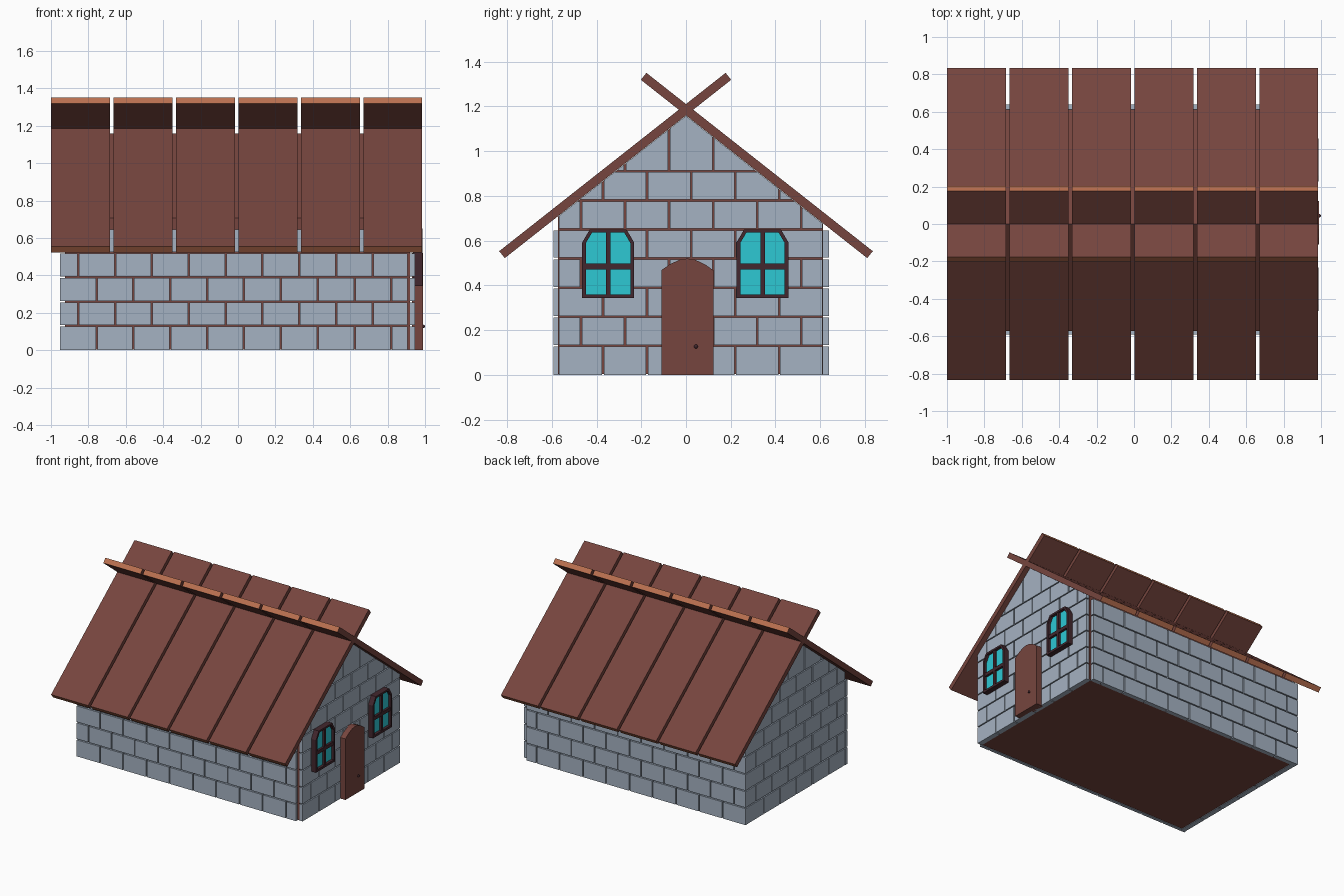
import bpy, bmesh
from mathutils import Vector

if "Cube" in bpy.data.objects:
    bpy.data.objects.remove(bpy.data.objects["Cube"])


def material(name, r, g, b):
    lin = [((c / 255 + 0.055) / 1.055) ** 2.4 for c in (r, g, b)]
    m = bpy.data.materials.new(name)
    m.diffuse_color = (*lin, 1)
    m.use_nodes = True
    m.node_tree.nodes["Principled BSDF"].inputs["Base Color"].default_value = m.diffuse_color
    return m


STONE = material("grey stone", 165, 178, 194)
WOOD = material("brown wood", 118, 69, 62)
END = material("cut wood end", 186, 112, 80)
FRAME = material("dark frame", 66, 39, 46)
GLASS = material("cyan glass", 45, 200, 212)


def prism(bm, pts, x0, x1):
    """Extrude a (y, z) outline along x."""
    a = [bm.verts.new((x0, y, z)) for y, z in pts]
    b = [bm.verts.new((x1, y, z)) for y, z in pts]
    bm.faces.new(a)
    bm.faces.new(b[::-1])
    for i in range(len(pts)):
        j = (i + 1) % len(pts)
        bm.faces.new((a[i], b[i], b[j], a[j]))


def rect(y0, y1, z0, z1):
    return [(y0, z0), (y1, z0), (y1, z1), (y0, z1)]


def finish(name, bm, *mats):
    bmesh.ops.recalc_face_normals(bm, faces=bm.faces)
    me = bpy.data.meshes.new(name)
    bm.to_mesh(me)
    bm.free()
    for m in mats:
        me.materials.append(m)
    ob = bpy.data.objects.new(name, me)
    bpy.context.collection.objects.link(ob)
    return ob


SLOPE = 0.7875       # roof rise per unit of depth
APEX = 1.158         # underside of the planks at the ridge
PITCH, ROW, GAP = 0.197, 0.13, 0.004


def courses(u0, u1, tops):
    """Yield running-bond bricks as (start, end, bottom, top)."""
    z0 = 0.0
    for r, z1 in enumerate(tops):
        cuts = [u0]
        u = u0 + PITCH * (0.5 if r % 2 else 1)
        while u < u1 - 0.03:
            cuts.append(u)
            u += PITCH
        cuts.append(u1)
        for a, b in zip(cuts, cuts[1:]):
            yield (a + (GAP if a > u0 else 0), b - (GAP if b < u1 else 0),
                   z0 + (GAP if r else 0), z1 - GAP)
        z0 = z1


# Inner body seen through the mortar gaps
bm = bmesh.new()
prism(bm, [(-0.572, 0.004), (0.612, 0.004), (0.612, APEX - 0.612 * SLOPE),
           (0, APEX), (-0.572, APEX - 0.572 * SLOPE)], -0.925, 0.92)
finish("inner_body", bm, WOOD)

# Long side walls, five courses of brick
for name, y0, y1 in (("front_wall", -0.592, -0.567), ("back_wall", 0.607, 0.64)):
    bm = bmesh.new()
    for a, b, z0, z1 in courses(-0.953, 0.905, [ROW * i for i in range(1, 6)]):
        prism(bm, rect(y0, y1, z0, z1), a, b)
    finish(name, bm, STONE)

# Gable walls, brick courses trimmed along the roof slope
for name, x0, x1 in (("left_gable", -0.951, -0.912), ("right_gable", 0.907, 0.946)):
    bm = bmesh.new()
    for a, b, z0, z1 in courses(-0.568, 0.61, [ROW * i for i in range(1, 8)] + [1.2]):
        prism(bm, rect(a, b, z0, z1), x0, x1)
    for s in (-1, 1):
        bmesh.ops.bisect_plane(bm, geom=bm.verts[:] + bm.edges[:] + bm.faces[:],
                               plane_co=(0, 0, APEX), plane_no=(0, s * SLOPE, 1),
                               clear_outer=True)
        bmesh.ops.holes_fill(bm, edges=[e for e in bm.edges if e.is_boundary], sides=0)
    finish(name, bm, STONE)

# Roof planks crossing at the ridge, with paler sawn ends
plank = [(-0.835, 0.553), (-0.81, 0.522), (0.202, 1.319), (0.177, 1.35)]
for name, s in (("front_roof_planks", 1), ("back_roof_planks", -1)):
    bm = bmesh.new()
    for i in range(6):
        x = -1 + i * 0.334
        prism(bm, [(s * y, z) for y, z in plank], x, x + 0.315)
    bm.normal_update()
    along = Vector((0, s, SLOPE)).normalized()
    for f in bm.faces:
        f.material_index = int(abs(f.normal.dot(along)) > 0.9)
    finish(name, bm, WOOD, END)

# Arched door and its small knob
bm = bmesh.new()
prism(bm, [(-0.11, 0), (0.122, 0), (0.122, 0.468), (0.085, 0.494), (0.04, 0.515),
           (0.006, 0.52), (-0.028, 0.515), (-0.073, 0.494), (-0.11, 0.468)], 0.93, 0.988)
finish("door", bm, WOOD)
bm = bmesh.new()
bmesh.ops.create_uvsphere(bm, u_segments=10, v_segments=6, radius=0.009)
bmesh.ops.translate(bm, vec=(0.991, 0.044, 0.127), verts=bm.verts)
finish("door_knob", bm, FRAME)


def window_outline(c, w, z0, z1, chamfer):
    return [(c - w, z0), (c + w, z0), (c + w, z1 - chamfer * 1.7),
            (c + w - chamfer, z1), (c - w + chamfer, z1), (c - w, z1 - chamfer * 1.7)]


# Windows: chamfered frame, cross bars and glass
for name, c in (("front_window", -0.348), ("back_window", 0.342)):
    outer = window_outline(c, 0.116, 0.343, 0.65, 0.034)
    inner = window_outline(c, 0.099, 0.36, 0.636, 0.027)
    bm = bmesh.new()
    for i in range(6):
        j = (i + 1) % 6
        prism(bm, [outer[i], outer[j], inner[j], inner[i]], 0.935, 0.986)
    prism(bm, rect(c - 0.01, c + 0.01, 0.355, 0.64), 0.94, 0.982)
    prism(bm, rect(c - 0.102, c + 0.102, 0.472, 0.498), 0.94, 0.982)
    finish(name + "_frame", bm, FRAME)
    bm = bmesh.new()
    prism(bm, inner, 0.957, 0.965)
    finish(name + "_glass", bm, GLASS)
